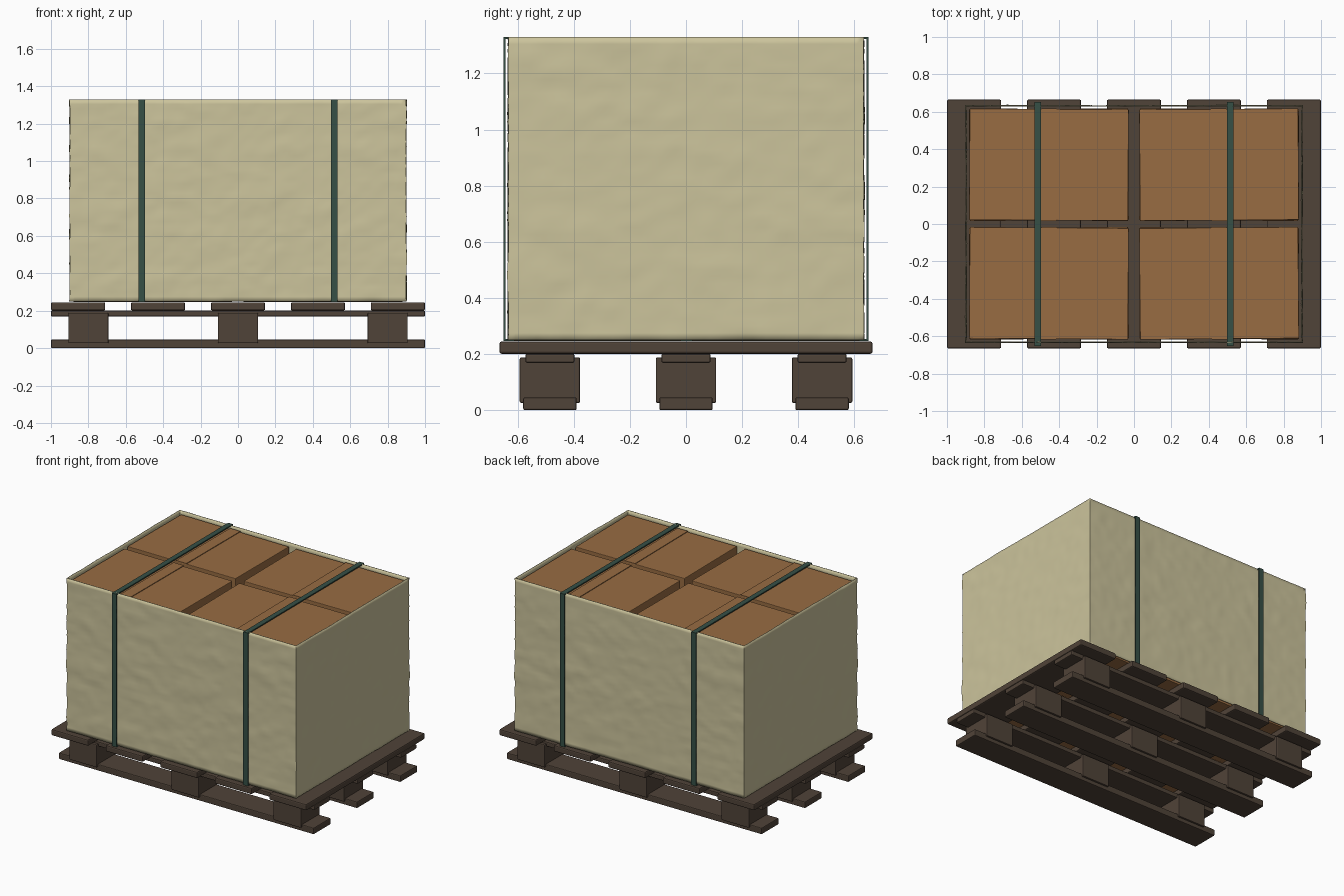
import bpy, bmesh, math
from mathutils import Vector, Matrix, noise

cube = bpy.data.objects.get("Cube")
if cube:
    bpy.data.objects.remove(cube, do_unlink=True)


def srgb(r, g, b):
    return tuple((c / 255 / 12.92) if c < 11 else ((c / 255 + 0.055) / 1.055) ** 2.4
                 for c in (r, g, b)) + (1,)


def material(name, color):
    m = bpy.data.materials.new(name)
    m.use_nodes = True
    m.diffuse_color = color
    bsdf = m.node_tree.nodes["Principled BSDF"]
    bsdf.inputs["Base Color"].default_value = color
    bsdf.inputs["Roughness"].default_value = 0.8
    return m


WOOD = material("dark wood", srgb(80, 67, 56))
CARD = material("brown cardboard", srgb(152, 108, 66))
FILM = material("cream wrap", srgb(204, 196, 156))
STRAP = material("green strap", srgb(54, 80, 70))


def finish(name, bm, mat):
    mesh = bpy.data.meshes.new(name)
    bm.to_mesh(mesh)
    bm.free()
    mesh.materials.append(mat)
    ob = bpy.data.objects.new(name, mesh)
    bpy.context.collection.objects.link(ob)
    return ob


def block(name, mat, center, size, bevel=0.0, turn=0.0):
    bm = bmesh.new()
    bmesh.ops.create_cube(bm, size=1, matrix=Matrix.Diagonal((*size, 1)))
    ob = finish(name, bm, mat)
    ob.location = center
    ob.rotation_euler.z = math.radians(turn)
    if bevel:
        mod = ob.modifiers.new("soft edges", "BEVEL")
        mod.width = bevel
        mod.segments = 2
    return ob


# Pallet: deck boards, stringers, spacer blocks and bottom runners
for i in range(5):
    block(f"deck_board_{i + 1}", WOOD, (-0.855 + i * 0.4275, 0, 0.223),
          (0.29, 1.33, 0.044), 0.008)
for row, y in zip(("front", "middle", "back"), (-0.485, 0, 0.485)):
    block(f"{row}_stringer", WOOD, (0, y, 0.185), (2, 0.175, 0.032), 0.006)
    block(f"{row}_runner", WOOD, (0, y, 0.023), (2, 0.19, 0.046), 0.006)
    for col, x in zip(("right", "middle", "left"), (-0.8, 0, 0.8)):
        block(f"{row}_{col}_spacer", WOOD, (x, y, 0.107), (0.215, 0.215, 0.162), 0.005)

# Cardboard boxes in three layers, each stack slightly turned, with a tape strip on top
LAYERS, BASE, TOP = 3, 0.246, 1.312
height = (TOP - BASE) / LAYERS
turns = (0.4, -0.3, 0.5, -0.4)
for s in range(4):
    x = 0.455 * (-1 if s % 2 else 1)
    y = 0.317 * (-1 if s < 2 else 1)
    for k in range(LAYERS):
        block(f"box_{s + 1}_{k + 1}", CARD, (x, y, BASE + height * (k + 0.5)),
              (0.85, 0.596, height - 0.003), 0.004, turns[(s + k) % 4])
    block(f"box_tape_{s + 1}", CARD, (x, y, TOP), (0.08, 0.6, 0.006),
          0, turns[(s + LAYERS - 1) % 4])


# Wrap: open rectangular sleeve, gently rippled
def wrap_sleeve(hx=0.898, hy=0.632, z0=0.25, z1=1.33, step=0.025):
    nx, ny = round(2 * hx / step), round(2 * hy / step)
    nz = round((z1 - z0) / step)
    ring = [(-hx + 2 * hx * i / nx, -hy) for i in range(nx)]
    ring += [(hx, -hy + 2 * hy * i / ny) for i in range(ny)]
    ring += [(-x, -y) for x, y in ring]
    bm = bmesh.new()
    rows = []
    for k in range(nz + 1):
        z = z0 + (z1 - z0) * k / nz
        row = []
        for x, y in ring:
            broad = noise.noise(Vector((x * 3.5 + z, y * 3.5 + z, z * 7)))
            fine = noise.noise(Vector((x * 14, y * 14, z * 22 + 5)))
            d = 0.006 * broad + 0.003 * fine
            ox = math.copysign(d, x) if abs(x) > hx - 1e-4 else 0
            oy = math.copysign(d, y) if abs(y) > hy - 1e-4 else 0
            row.append(bm.verts.new((x + ox, y + oy, z)))
        rows.append(row)
    n = len(ring)
    for a, b in zip(rows, rows[1:]):
        for i in range(n):
            j = (i + 1) % n
            bm.faces.new((a[i], a[j], b[j], b[i]))
    ob = finish("wrap", bm, FILM)
    mod = ob.modifiers.new("thickness", "SOLIDIFY")
    mod.thickness = 0.004
    bpy.context.view_layer.objects.active = ob
    ob.select_set(True)
    bpy.ops.object.shade_smooth_by_angle(angle=math.radians(40))
    ob.select_set(False)


wrap_sleeve()

# Straps: closed rectangular bands around the load
for side, x in (("right", -0.515), ("left", 0.515)):
    bm = bmesh.new()
    loops = []
    for dx in (-0.018, 0.018):
        for inset in (0, 0.008):
            hy, lo, hi = 0.651 - inset, 0.246 + inset, 1.33 - inset
            loops.append([bm.verts.new((x + dx, y, z)) for y, z in
                          ((-hy, lo), (hy, lo), (hy, hi), (-hy, hi))])
    outer_a, inner_a, outer_b, inner_b = loops
    for p, q in ((outer_a, outer_b), (outer_b, inner_b),
                 (inner_b, inner_a), (inner_a, outer_a)):
        for i in range(4):
            j = (i + 1) % 4
            bm.faces.new((p[i], p[j], q[j], q[i]))
    bmesh.ops.recalc_face_normals(bm, faces=bm.faces)
    finish(f"{side}_strap", bm, STRAP)
